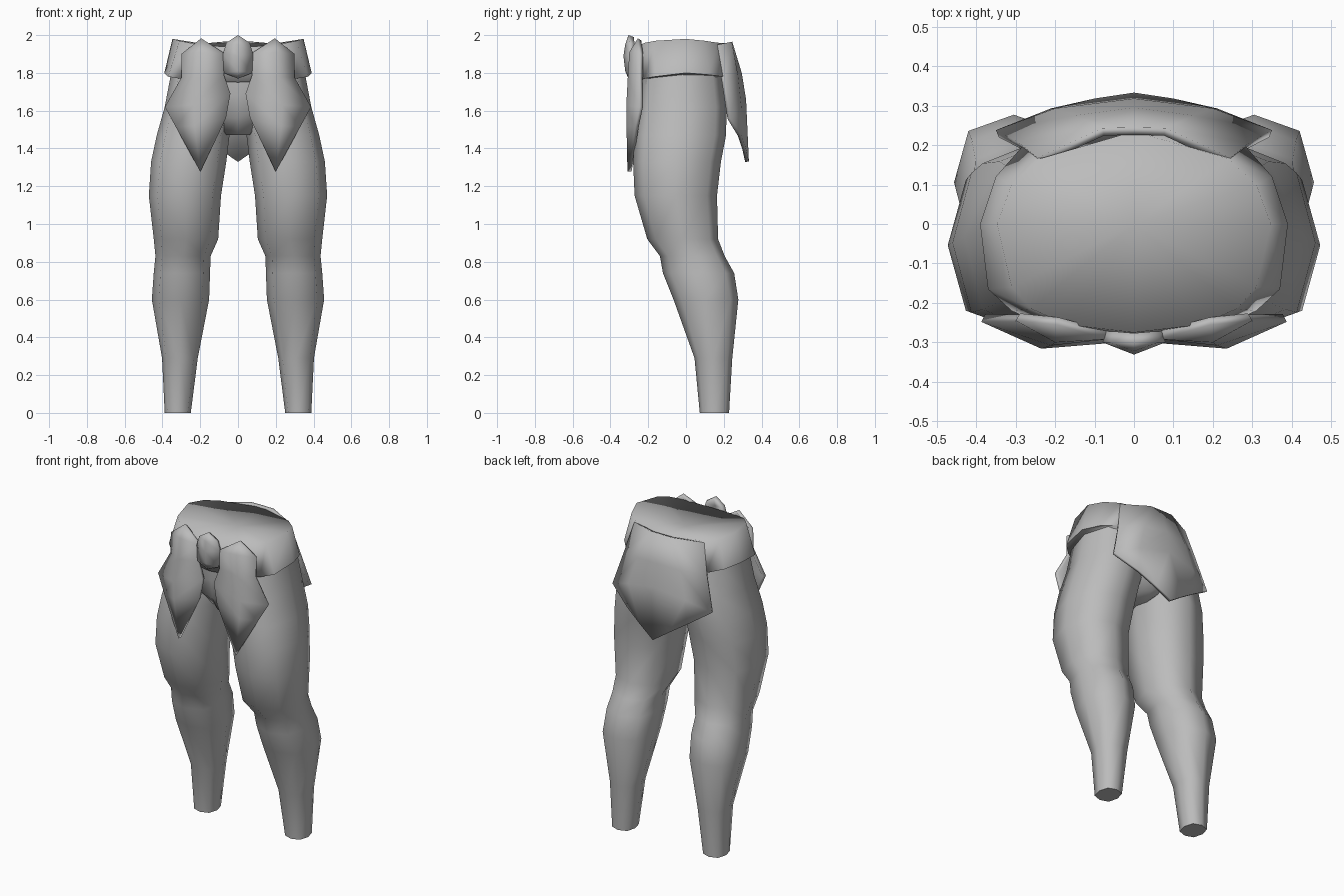
import bpy, bmesh, math

if "Cube" in bpy.data.objects:
    bpy.data.objects.remove(bpy.data.objects["Cube"])

grey = bpy.data.materials.new("plain_grey")
grey.diffuse_color = (0.5, 0.5, 0.5, 1)
grey.use_nodes = True
grey.node_tree.nodes["Principled BSDF"].inputs["Base Color"].default_value = grey.diffuse_color


def make(name, verts, faces, angle=60, mirror=False, thickness=0, recalc=True):
    """Create a smooth-shaded object, optionally mirrored in x and thickened."""
    mesh = bpy.data.meshes.new(name)
    mesh.from_pydata(verts, [], faces)
    if recalc:
        bm = bmesh.new()
        bm.from_mesh(mesh)
        bmesh.ops.recalc_face_normals(bm, faces=bm.faces)
        bm.to_mesh(mesh)
        bm.free()
    mesh.materials.append(grey)
    ob = bpy.data.objects.new(name, mesh)
    bpy.context.collection.objects.link(ob)
    bpy.ops.object.select_all(action='DESELECT')
    ob.select_set(True)
    bpy.context.view_layer.objects.active = ob
    if mirror:
        m = ob.modifiers.new("mirror", 'MIRROR')
        m.use_clip = True
        m.merge_threshold = 0.0005
    if thickness:
        s = ob.modifiers.new("thickness", 'SOLIDIFY')
        s.thickness = thickness
        s.offset = -1
    bpy.ops.object.shade_smooth_by_angle(angle=math.radians(angle))
    return ob


def loft(rings):
    """Join equal-length closed rings and cap both ends."""
    n = len(rings[0])
    verts = [p for r in rings for p in r]
    faces = [(i * n + j, i * n + (j + 1) % n, (i + 1) * n + (j + 1) % n, (i + 1) * n + j)
             for i in range(len(rings) - 1) for j in range(n)]
    last = (len(rings) - 1) * n
    return verts, faces + [tuple(range(n))[::-1], tuple(range(last, last + n))]


def oval(z, x0, x1, y0, y1, diag=0.76, tilt=0.0):
    """Eight-sided ring filling the given bounds."""
    cx, cy, rx, ry = (x0 + x1) / 2, (y0 + y1) / 2, (x1 - x0) / 2, (y1 - y0) / 2
    dirs = [(1, 0), (diag, diag), (0, 1), (-diag, diag),
            (-1, 0), (-diag, -diag), (0, -1), (diag, -diag)]
    return [(cx + rx * a, cy + ry * b, z + tilt * b) for a, b in dirs]


# Legs: height, inner x, outer x, front y, back y
leg = [
    (0.00, 0.25, 0.388, 0.073, 0.228),
    (0.29, 0.213, 0.402, 0.045, 0.245),
    (0.60, 0.153, 0.456, -0.066, 0.277),
    (0.74, 0.148, 0.446, -0.122, 0.255),
    (0.83, 0.145, 0.437, -0.138, 0.205),
    (0.92, 0.105, 0.446, -0.205, 0.170),
    (1.15, 0.090, 0.472, -0.272, 0.164),
    (1.33, 0.062, 0.460, -0.280, 0.185),
    (1.47, 0.045, 0.430, -0.275, 0.212),
    (1.62, 0.005, 0.388, -0.255, 0.215),
    (1.82, 0.002, 0.350, -0.230, 0.190),
]
v, f = loft([oval(*r) for r in leg])
right_leg = make("legs", v, f, 60)
m = right_leg.modifiers.new("mirror", 'MIRROR')
m.use_mirror_merge = False

# Pelvis filling the gap between the thighs
v, f = loft([oval(1.47, -0.07, 0.07, -0.20, 0.16),
             oval(1.56, -0.20, 0.20, -0.255, 0.205),
             oval(1.68, -0.34, 0.34, -0.27, 0.22),
             oval(1.84, -0.35, 0.35, -0.27, 0.21)])
make("pelvis", v, f, 60)


# Waistband: flared ring with a shallow sunken top
def both_sides(half):
    return half + [(-x, y, z) for x, y, z in half[-2:0:-1]]


low = both_sides([(0, -0.285, 1.75), (0.2, -0.27, 1.76), (0.31, -0.22, 1.77),
                  (0.37, -0.165, 1.78), (0.39, 0, 1.80), (0.35, 0.12, 1.79),
                  (0.28, 0.20, 1.78), (0, 0.235, 1.77)])
top = both_sides([(0, -0.275, 1.935), (0.17, -0.255, 1.945), (0.26, -0.215, 1.96),
                  (0.31, -0.16, 1.97), (0.347, 0, 1.98), (0.31, 0.10, 1.97),
                  (0.24, 0.165, 1.96), (0, 0.235, 1.955)])
v, f = loft([low, top])
n = len(low)
f.pop()
v.append((0, 0, 1.925))
f += [(n + j, n + (j + 1) % n, 2 * n) for j in range(n)]
make("waistband", v, f, 100)


def plate(name, tip_top, rows, tip_low, mirror, thickness):
    """Ridged plate: three points per row, inner / ridge / outer, between two tips."""
    verts = [tip_top] + [p for r in rows for p in r] + [tip_low]
    faces = [(0, 1, 2), (0, 2, 3)]
    for i in range(len(rows) - 1):
        a = 1 + 3 * i
        faces += [(a, a + 3, a + 4, a + 1), (a + 1, a + 4, a + 5, a + 2)]
    a, end = 1 + 3 * (len(rows) - 1), len(verts) - 1
    faces += [(a, end, a + 1), (a + 1, end, a + 2)]
    return make(name, verts, faces, 60, mirror, thickness, recalc=False)


# Front hip plates
plate("front_hip_plates", (0.195, -0.255, 1.983), [
    [(0.066, -0.292, 1.90), (0.20, -0.300, 1.91), (0.30, -0.245, 1.90)],
    [(0.075, -0.292, 1.79), (0.21, -0.308, 1.78), (0.30, -0.248, 1.775)],
    [(0.040, -0.300, 1.69), (0.235, -0.316, 1.63), (0.387, -0.248, 1.62)],
    [(0.064, -0.302, 1.56), (0.23, -0.315, 1.52), (0.330, -0.270, 1.515)],
], (0.20, -0.310, 1.277), True, 0.022)

# Buckle in the middle of the front
plate("front_buckle", (0, -0.305, 2.0), [
    [(-0.062, -0.300, 1.96), (0, -0.322, 1.95), (0.062, -0.300, 1.96)],
    [(-0.080, -0.300, 1.90), (0, -0.331, 1.89), (0.080, -0.300, 1.90)],
    [(-0.075, -0.300, 1.80), (0, -0.322, 1.81), (0.075, -0.300, 1.80)],
], (0, -0.305, 1.77), False, 0.03)

# Back plate: half grid from the middle outwards, mirrored
rows = [
    [(0, 0.245, 1.965), (0.08, 0.243, 1.965), (0.245, 0.168, 1.95)],
    [(0, 0.295, 1.80), (0.15, 0.275, 1.79), (0.29, 0.205, 1.77)],
    [(0, 0.318, 1.66), (0.20, 0.293, 1.62), (0.35, 0.238, 1.56)],
    [(0, 0.333, 1.33), (0.10, 0.318, 1.397), (0.21, 0.293, 1.468)],
]
verts = [p for r in rows for p in r]
faces = [(3 * i + j, 3 * i + j + 1, 3 * i + j + 4, 3 * i + j + 3)
         for i in range(3) for j in range(2)]
make("back_plate", verts, faces, 60, True, 0.02, recalc=False)
